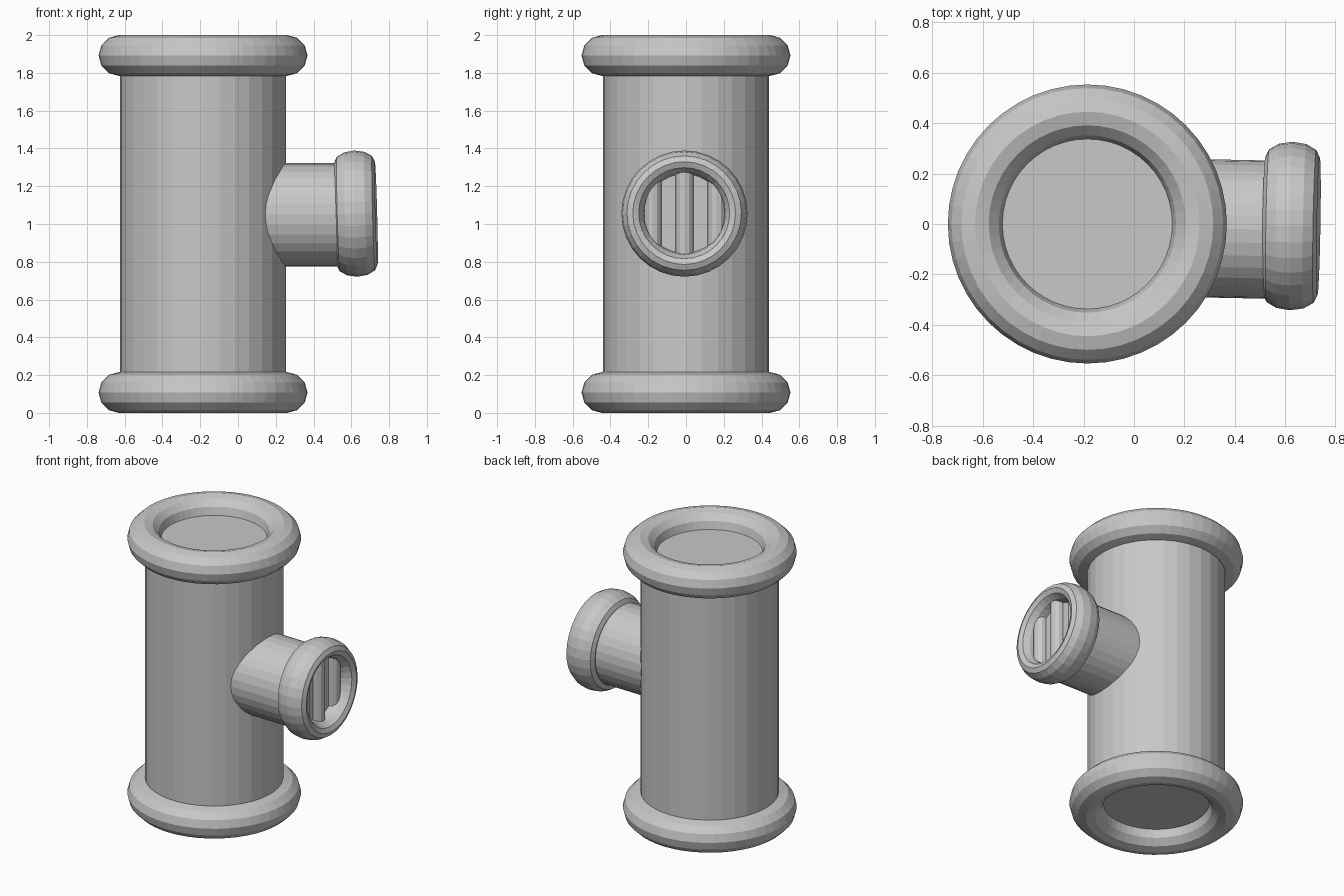
import bpy
from math import sqrt, radians, pi
from mathutils import Euler

cube = bpy.data.objects.get("Cube")
if cube:
    bpy.data.objects.remove(cube, do_unlink=True)

grey = bpy.data.materials.new("plain_grey")
grey.use_nodes = True
COLOUR = (0.58, 0.58, 0.58, 1)
grey.diffuse_color = COLOUR
grey.node_tree.nodes["Principled BSDF"].inputs["Base Color"].default_value = COLOUR


def finish(name):
    obj = bpy.context.object
    obj.name = name
    obj.data.materials.clear()
    obj.data.materials.append(grey)
    return obj


def cylinder(name, radius, length, centre, rotation=(0, 0, 0), sides=32):
    bpy.ops.mesh.primitive_cylinder_add(vertices=sides, radius=radius, depth=length,
                                        location=centre, rotation=rotation)
    return finish(name)


def ring(name, major, minor, centre, rotation=(0, 0, 0), sides=48):
    bpy.ops.mesh.primitive_torus_add(major_segments=sides, minor_segments=12,
                                     major_radius=major, minor_radius=minor,
                                     location=centre, rotation=rotation)
    return finish(name)


# Main upright pipe with a rounded rim at each end
BODY_X, RIM = -0.185, 0.108
cylinder("main_pipe", 0.44, 2 - 2 * RIM, (BODY_X, 0, 1))
for name, z in (("bottom_rim", RIM), ("top_rim", 2 - RIM)):
    ring(name, 0.445, RIM, (BODY_X, 0, z))

# Side pipe, turned very slightly off the x axis
cylinder("side_pipe", 0.274, 0.6, (0.32, -0.018, 1.049), (0, pi / 2, radians(-1.2)))

# Rounded collar around the mouth of the side pipe
collar = ring("side_collar", 0.272, 0.062, (0.624, -0.008, 1.055),
              Euler((0, radians(88.5), radians(-1))), 32)
collar.scale.z = 0.108 / 0.062

# Upright grate bars across the mouth
for name, y in (("right_bar", -0.17), ("middle_bar", 0), ("left_bar", 0.17)):
    half = sqrt(0.25 ** 2 - y ** 2)
    cylinder(name, 0.047, 2 * half, (0.625, y - 0.008, 1.055), sides=12)
